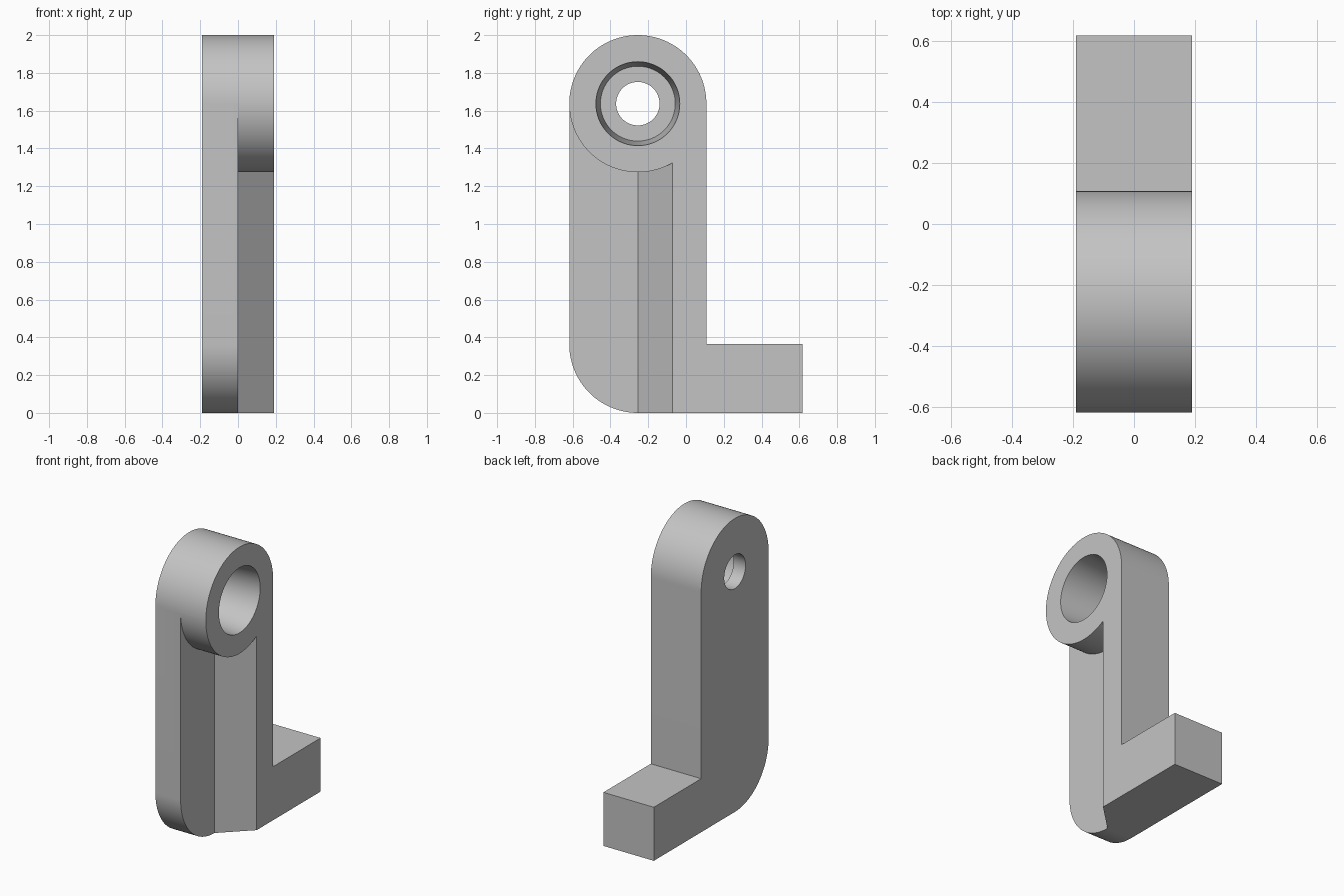
import bpy, bmesh
from math import pi, sin, cos
from mathutils import Vector

if "Cube" in bpy.data.objects:
    bpy.data.objects.remove(bpy.data.objects["Cube"], do_unlink=True)

HALF = 0.19            # half thickness
FRONT, BACK = -0.618, 0.618
R = 0.363              # outer rounding
AXIS_Y, AXIS_Z = FRONT + R, 2 - R
STEPS = 64


def prism(name, points, offset):
    """Extrude a flat outline along an offset."""
    bm = bmesh.new()
    face = bm.faces.new([bm.verts.new(p) for p in points])
    new = bmesh.ops.extrude_face_region(bm, geom=[face])["geom"]
    moved = [v for v in new if isinstance(v, bmesh.types.BMVert)]
    bmesh.ops.translate(bm, verts=moved, vec=Vector(offset))
    bmesh.ops.recalc_face_normals(bm, faces=bm.faces)
    mesh = bpy.data.meshes.new(name)
    bm.to_mesh(mesh)
    bm.free()
    obj = bpy.data.objects.new(name, mesh)
    bpy.context.collection.objects.link(obj)
    return obj


def bore(name, x0, x1, r0, r1):
    """Round or tapered cutter along x, on the boss axis."""
    bpy.ops.mesh.primitive_cone_add(
        vertices=2 * STEPS, radius1=r0, radius2=r1, depth=x1 - x0,
        location=((x0 + x1) / 2, AXIS_Y, AXIS_Z), rotation=(0, pi / 2, 0))
    obj = bpy.context.object
    obj.name = name
    return obj


def cut(target, cutter):
    mod = target.modifiers.new("cut", "BOOLEAN")
    mod.operation, mod.solver, mod.object = "DIFFERENCE", "EXACT", cutter
    bpy.context.view_layer.objects.active = target
    bpy.ops.object.modifier_apply(modifier=mod.name)
    bpy.data.objects.remove(cutter, do_unlink=True)


def arc(z, start, end, steps):
    return [(-HALF, AXIS_Y + R * cos(a), z + R * sin(a))
            for a in (start + (end - start) * i / steps for i in range(steps + 1))]


# L-shaped bracket with a round head and a rounded lower front corner
outline = arc(AXIS_Z, 0, pi, STEPS) + arc(R, pi, 1.5 * pi, STEPS // 2)
outline += [(-HALF, BACK, 0), (-HALF, BACK, 0.365), (-HALF, AXIS_Y + R, 0.365)]
bracket = prism("bracket", outline, (2 * HALF, 0, 0))

# Relief with a sloped wall, leaving the boss standing
relief = prism("relief_cutter",
               [(0, -1, -0.1), (0, AXIS_Y, -0.1), (0.25, AXIS_Y + 0.243, -0.1), (0.25, -1, -0.1)],
               (0, 0, AXIS_Z + 0.1))
cut(relief, bore("boss_shape", -0.5, 0.5, R, R))
cut(bracket, relief)

# Tapered counterbore and through hole
cut(bracket, bore("counterbore_cutter", -0.10, 0.25, 0.198, 0.227))
cut(bracket, bore("through_hole_cutter", -0.4, 0.1, 0.115, 0.115))

# Plain grey metal
grey = bpy.data.materials.new("light grey")
grey.use_nodes = True
colour = (0.55, 0.55, 0.55, 1)
grey.diffuse_color = colour
grey.node_tree.nodes["Principled BSDF"].inputs["Base Color"].default_value = colour
bracket.data.materials.clear()
bracket.data.materials.append(grey)

bpy.ops.object.select_all(action="DESELECT")
bracket.select_set(True)
bpy.context.view_layer.objects.active = bracket
bpy.ops.object.shade_smooth_by_angle(angle=pi / 9)
